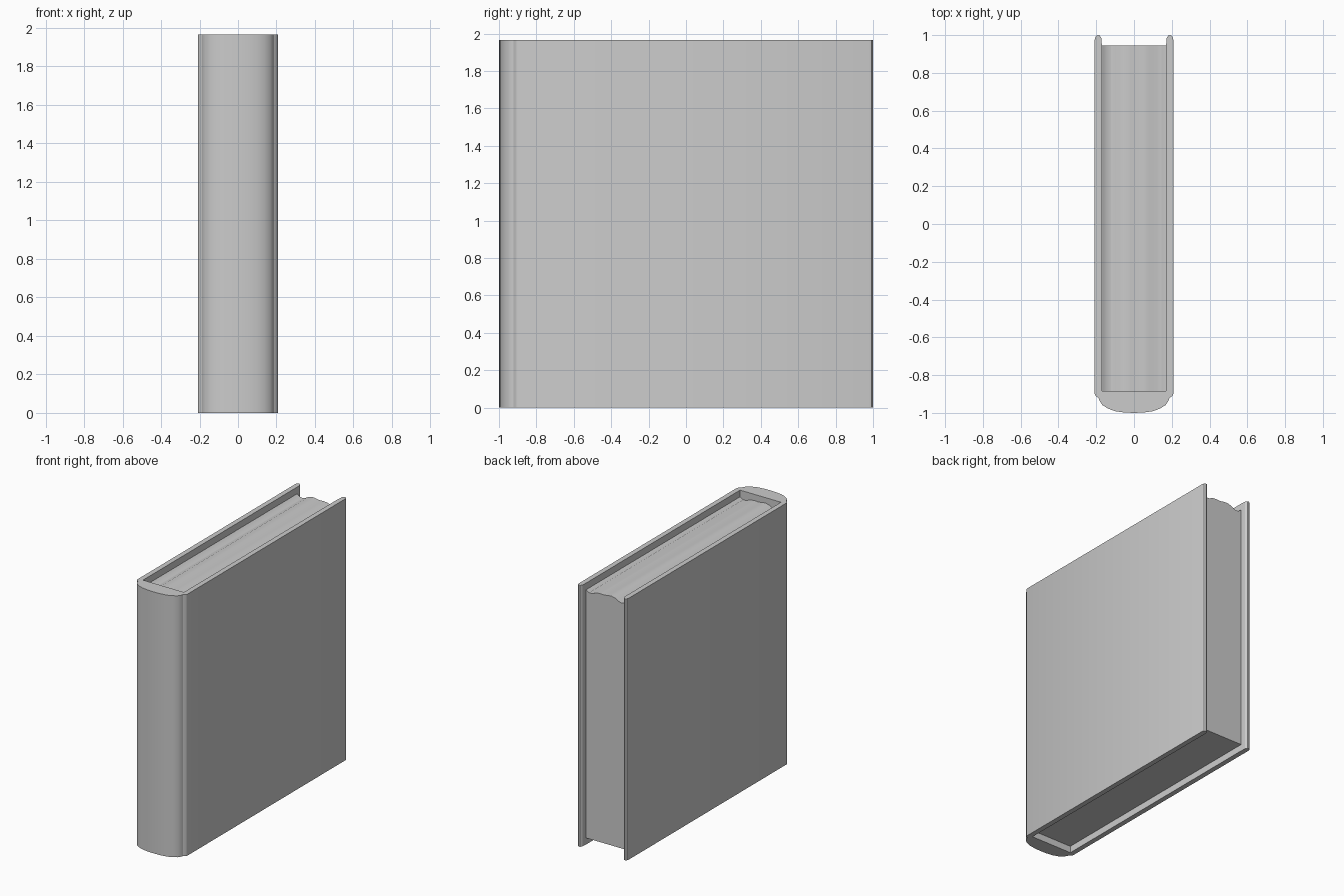
import bpy, bmesh, math
from mathutils import Vector

if "Cube" in bpy.data.objects:
    bpy.data.objects.remove(bpy.data.objects["Cube"])


def extrude_profile(name, points, offset):
    """Close a 3D outline into a face and extrude it into a solid."""
    bm = bmesh.new()
    face = bm.faces.new([bm.verts.new(p) for p in points])
    ext = bmesh.ops.extrude_face_region(bm, geom=[face], use_keep_orig=True)
    moved = [v for v in ext["geom"] if isinstance(v, bmesh.types.BMVert)]
    bmesh.ops.translate(bm, verts=moved, vec=Vector(offset))
    bmesh.ops.recalc_face_normals(bm, faces=bm.faces)
    mesh = bpy.data.meshes.new(name)
    bm.to_mesh(mesh)
    bm.free()
    obj = bpy.data.objects.new(name, mesh)
    bpy.context.collection.objects.link(obj)
    bpy.ops.object.select_all(action='DESELECT')
    obj.select_set(True)
    bpy.context.view_layer.objects.active = obj
    bpy.ops.object.shade_smooth_by_angle(angle=math.radians(28))
    return obj


# Cover: U-shaped plan with rounded board edges and a bowed spine
half = [
    (0.17, -0.885), (0.17, 0.945), (0.173, 0.985), (0.182, 0.998),
    (0.193, 1.0), (0.204, 0.992), (0.208, 0.975),
    (0.208, -0.90), (0.203, -0.91), (0.187, -0.922), (0.182, -0.937),
    (0.168, -0.958), (0.138, -0.977), (0.10, -0.991), (0.05, -0.998),
]
plan = half + [(0, -1.0)] + [(-x, y) for x, y in reversed(half)]
extrude_profile("cover", [(x, y, 0) for x, y in plan], (0, 0, 1.965))

# Page block: flat below, gently wavy along the top
wave = [
    (-0.171, 1.915), (-0.16, 1.908), (-0.145, 1.898), (-0.122, 1.894),
    (-0.10, 1.902), (-0.075, 1.916), (-0.045, 1.924), (-0.015, 1.922),
    (0.015, 1.916), (0.045, 1.918), (0.08, 1.916), (0.12, 1.9),
    (0.145, 1.9), (0.16, 1.91), (0.171, 1.915),
]
section = [(-0.171, 0.05)] + wave + [(0.171, 0.05)]
extrude_profile("page_block", [(x, -0.887, z) for x, z in section], (0, 1.832, 0))
